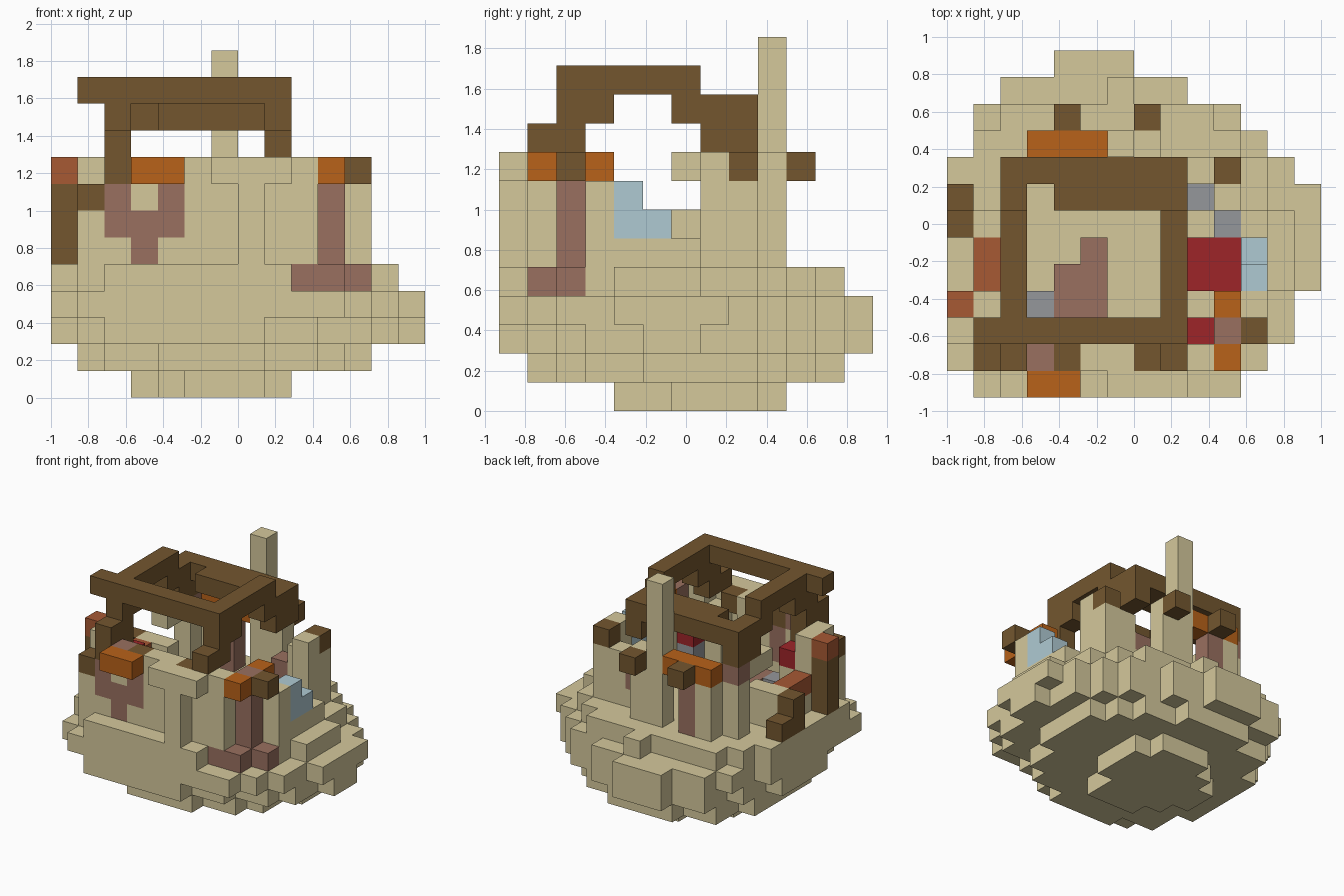
import bpy
import bmesh

if "Cube" in bpy.data.objects:
    bpy.data.objects.remove(bpy.data.objects["Cube"], do_unlink=True)

UNIT = 1 / 7
COLOURS = {
    "sandstone": (0.66, 0.58, 0.33),
    "dark_wood": (0.172, 0.094, 0.028),
    "orange": (0.48, 0.122, 0.01),
    "mauve": (0.32, 0.16, 0.115),
    "rust": (0.385, 0.1, 0.034),
    "red": (0.34, 0.018, 0.022),
    "pale_blue": (0.43, 0.59, 0.65),
    "grey": (0.3, 0.31, 0.325),
}


def make_material(name, rgb):
    mat = bpy.data.materials.new(name)
    mat.use_nodes = True
    mat.diffuse_color = (*rgb, 1)
    mat.node_tree.nodes["Principled BSDF"].inputs["Base Color"].default_value = (*rgb, 1)
    return mat


materials = {name: make_material(name, rgb) for name, rgb in COLOURS.items()}
cells = {}      # grid cell -> part name
part_colour = {}


def span(value):
    first, last = value if isinstance(value, tuple) else (value, value)
    return range(first, last + 1)


def fill(part, colour, x, y, z):
    """Fill a block of grid cells; a later part replaces an earlier one."""
    part_colour[part] = colour
    for i in span(x):
        for j in span(y):
            for k in span(z):
                cells[i, j, k] = part


def fill_rows(part, layer, first_row, rows):
    for offset, row in enumerate(rows):
        fill(part, "sandstone", row, first_row + offset, layer)


# Rounded stepped base, from the foot up
fill_rows("base_foot", 0, 4, [(5, 7), (4, 7), (3, 8), (3, 8), (4, 8), (5, 7)])
fill_rows("base_underside", 1, 1, [
    (4, 7), (2, 9), (2, 10), (1, 10), (1, 11), (1, 11),
    (1, 11), (1, 11), (2, 10), (2, 9), (4, 7)])
fill_rows("base_lower_rim", 2, 0, [
    (2, 7), (2, 9), (1, 11), (1, 12), (0, 12), (0, 13), (0, 13),
    (0, 12), (1, 12), (1, 11), (2, 10), (2, 8), (4, 6)])
fill_rows("base_upper_rim", 3, 0, [
    (1, 10), (0, 11), (0, 12), (0, 12), (0, 13), (0, 13), (0, 13),
    (0, 13), (0, 12), (1, 11), (1, 10), (2, 8), (4, 6)])
fill_rows("base_top", 4, 0, [
    (2, 8), (1, 10), (0, 11), (0, 11), (0, 12), (0, 12), (0, 12),
    (0, 11), (0, 11), (1, 10), (2, 9), (6, 6)])

# Front wall
fill("front_wall", "sandstone", (5, 6), 1, (5, 8))
fill("front_wall", "sandstone", 7, 0, (5, 7))
fill("front_wall", "sandstone", (8, 9), 1, (5, 7))
fill("front_wall", "sandstone", 9, 1, 8)
fill("front_wall_cap", "sandstone", (6, 8), 0, 8)
fill("front_backing", "sandstone", (2, 4), 1, (5, 7))

# Left wall, on the +x side
fill("left_wall", "sandstone", (10, 11), 3, (5, 7))
fill("left_wall", "sandstone", 11, (4, 6), 5)
fill("left_column", "sandstone", 10, 7, (5, 8))
fill("left_wall", "sandstone", (9, 10), 8, (5, 7))

# Back wall and the tall pole
fill("back_wall", "sandstone", 8, 8, 5)
fill("back_wall", "sandstone", 7, 9, (5, 8))
fill("back_wall", "sandstone", 3, 9, (5, 7))
fill("tall_pole", "sandstone", 6, 9, (5, 12))

# Right wall, on the -x side
fill("right_wall", "sandstone", 2, 8, (5, 7))
fill("right_wall", "sandstone", (1, 2), 6, (5, 6))
fill("right_wall", "sandstone", 1, (4, 5), 5)
fill("right_wall", "sandstone", 2, 3, (5, 6))
fill("right_wall_cap", "sandstone", 2, (6, 7), 8)
fill("right_column", "sandstone", 1, (2, 3), (5, 8))
fill("right_wall", "sandstone", 1, 1, (5, 6))

# Mauve posts and panels
fill("front_panel", "mauve", (2, 4), 1, 6)
fill("front_panel", "mauve", 2, 1, 7)
fill("front_panel", "mauve", 3, 1, 5)
fill("front_panel", "mauve", 4, 1, 7)
fill("front_panel", "mauve", 3, 1, 8)
fill("corner_post", "mauve", 10, 2, (4, 8))
fill("corner_post_base", "mauve", (9, 10), 1, 4)
fill("corner_post_base", "mauve", 11, 2, 4)
fill("back_post", "mauve", 4, 9, (5, 7))
fill("back_inset", "mauve", 2, 8, 8)
fill("back_inset", "mauve", 8, 8, 6)

# Orange caps
fill("front_orange_cap", "orange", (3, 4), 0, 8)
fill("corner_orange_cap", "orange", 10, 1, 8)
fill("corner_orange_cap", "orange", 10, 3, 8)
fill("back_orange_cap", "orange", (3, 5), 9, 8)

# Wooden pegs and side posts
for x, y, z in ((11, 2, 8), (10, 8, 8), (4, 10, 8), (7, 10, 8),
                (4, 1, 8), (7, 1, 8), (1, 1, 7)):
    fill("wooden_peg", "dark_wood", x, y, z)
fill("side_post", "dark_wood", 0, 3, (5, 7))
fill("side_stump", "dark_wood", 0, 6, (5, 6))
fill("side_stump", "dark_wood", 0, 7, 5)
fill("side_post_cap", "rust", 0, 3, 8)
fill("side_ledge", "rust", 1, (4, 5), 6)

# Things kept inside the walls
fill("red_seat", "red", (9, 10), (4, 5), 5)
fill("red_cushion", "red", 9, 2, (6, 7))
fill("red_hanging", "red", 2, 3, 7)
fill("blue_pane", "pale_blue", 11, 4, (6, 7))
fill("blue_pane", "pale_blue", 11, 5, 6)
fill("grey_stone", "grey", 9, 2, 5)
fill("grey_stone", "grey", 9, 7, 5)
fill("grey_stone", "grey", 10, 6, 5)
fill("grey_stone", "grey", 3, 3, 5)
fill("floor_bundle", "mauve", (4, 5), (3, 4), 5)
fill("floor_bundle", "mauve", 5, 5, 5)

# Open roof frame: high front part, lower back part, and legs
fill("roof_front_beam", "dark_wood", (1, 8), 2, 11)
fill("roof_back_beam", "dark_wood", (2, 8), 8, 10)
fill("roof_back_beam", "dark_wood", (4, 7), 7, 10)
for x in (2, 8):
    fill("roof_side_beam", "dark_wood", x, (2, 6), 11)
    fill("roof_side_beam", "dark_wood", x, (6, 8), 10)
    fill("roof_bracket", "dark_wood", x, 3, 10)
    fill("roof_front_leg", "dark_wood", x, 2, (9, 10))
    fill("roof_front_leg", "dark_wood", x, 1, 9)
    fill("roof_back_leg", "dark_wood", x, (7, 8), 9)
fill("roof_front_leg", "dark_wood", 2, (1, 2), 8)


def add_faces(bm, verts, cell):
    """Add the outward faces of one cell that no other cell covers."""
    for axis in range(3):
        u, v = (axis + 1) % 3, (axis + 2) % 3
        for side in (0, 1):
            neighbour = list(cell)
            neighbour[axis] += 2 * side - 1
            if tuple(neighbour) in cells:
                continue
            loop = []
            for du, dv in ((0, 0), (1, 0), (1, 1), (0, 1)):
                corner = list(cell)
                corner[axis] += side
                corner[u] += du
                corner[v] += dv
                key = tuple(corner)
                if key not in verts:
                    x, y, z = key
                    verts[key] = bm.verts.new(
                        ((x - 7) * UNIT, (y - 6.5) * UNIT, z * UNIT))
                loop.append(verts[key])
            bm.faces.new(loop if side else loop[::-1])


# One flat-shaded mesh for each part
for part, colour in part_colour.items():
    bm, verts = bmesh.new(), {}
    for cell, owner in cells.items():
        if owner == part:
            add_faces(bm, verts, cell)
    bmesh.ops.dissolve_limit(bm, angle_limit=0.01, verts=bm.verts, edges=bm.edges)
    mesh = bpy.data.meshes.new(part)
    bm.to_mesh(mesh)
    bm.free()
    mesh.materials.append(materials[colour])
    bpy.context.collection.objects.link(bpy.data.objects.new(part, mesh))
